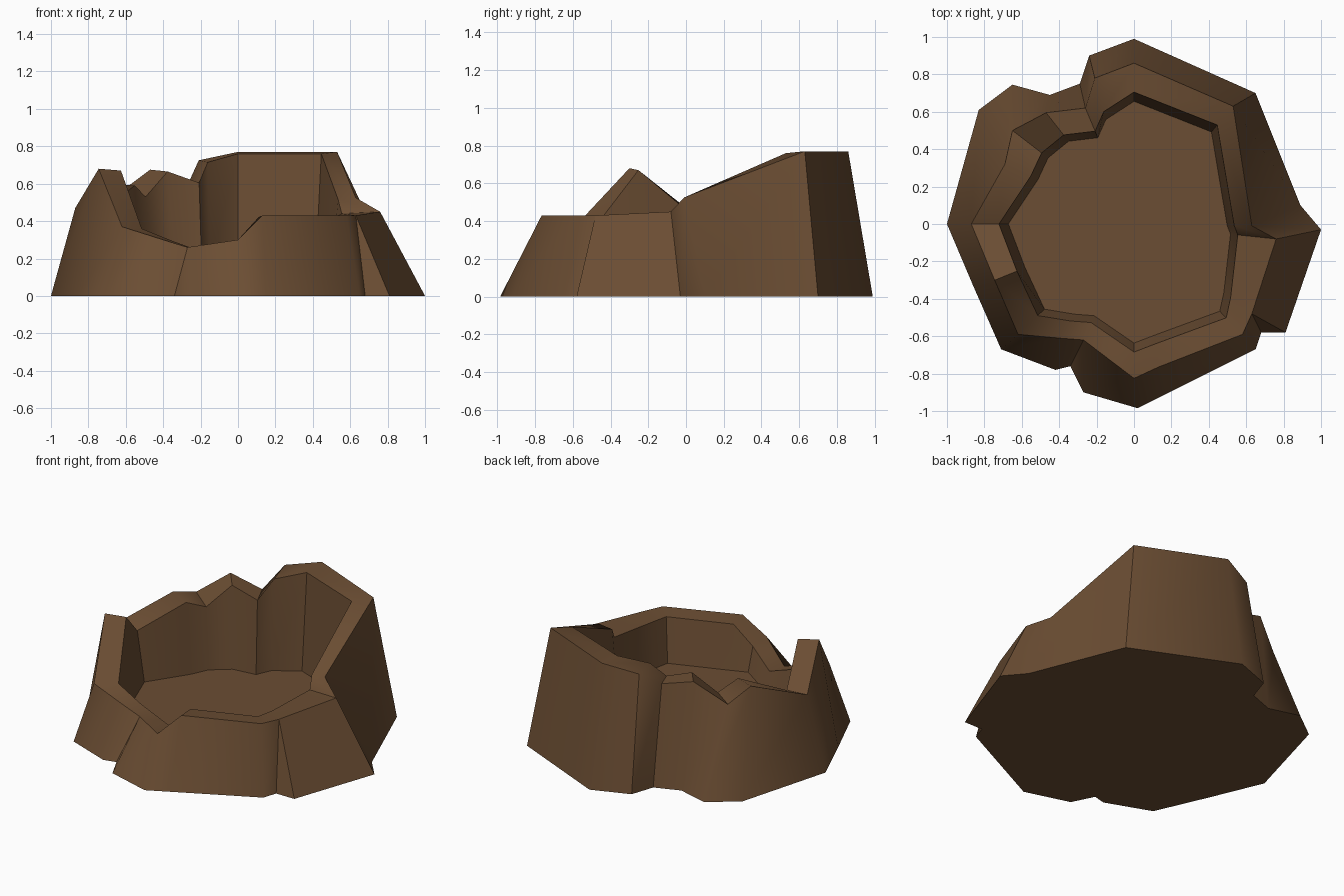
import bpy, bmesh, math

# Stump outline, counter-clockwise: base x, base y, rim x, rim y, rim z, inner rim scale
OUTLINE = [
    (1.00, -0.03, 0.76, -0.08, 0.45, 0.73),
    (0.89, 0.10, 0.63, -0.01, 0.525, 0.85),
    (0.65, 0.70, 0.53, 0.63, 0.77, 0.84),
    (0.00, 0.99, 0.00, 0.86, 0.77, 0.82),
    (-0.24, 0.90, -0.21, 0.78, 0.725, 0.77),
    (-0.29, 0.75, -0.26, 0.62, 0.615, 0.80),
    (-0.45, 0.69, -0.47, 0.595, 0.675, 0.80),
    (-0.65, 0.745, -0.65, 0.50, 0.54, 0.76),
    (-0.83, 0.61, -0.69, 0.32, 0.60, 0.80),
    (-1.00, 0.00, -0.87, 0.00, 0.47, 0.83),
    (-0.86, -0.33, -0.745, -0.30, 0.68, 0.84),
    (-0.71, -0.67, -0.62, -0.59, 0.37, 0.83),
    (-0.42, -0.78, -0.40, -0.61, 0.30, 0.85),
    (-0.34, -0.76, -0.27, -0.62, 0.26, 0.85),
    (-0.27, -0.90, -0.27, -0.62, 0.26, 0.85),
    (0.02, -0.985, 0.00, -0.825, 0.30, 0.83),
    (0.15, -0.92, 0.13, -0.765, 0.43, 0.84),
    (0.65, -0.67, 0.58, -0.59, 0.43, 0.85),
    (0.68, -0.58, 0.63, -0.48, 0.43, 0.82),
    (0.81, -0.58, 0.63, -0.48, 0.43, 0.82),
]

bark = bpy.data.materials.new("bark brown")
bark.diffuse_color = (0.147, 0.075, 0.033, 1)

bm = bmesh.new()
rings = [[], [], [], []]
for bx, by, tx, ty, tz, s in OUTLINE:
    f = s * 0.93
    rings[0].append(bm.verts.new((bx, by, 0)))
    rings[1].append(bm.verts.new((tx, ty, tz)))
    rings[2].append(bm.verts.new((tx * s, ty * s, tz - 0.01)))
    rings[3].append(bm.verts.new((tx * f, ty * f, 0.14)))

# Outer wall, rim and inner wall
n = len(OUTLINE)
for lower, upper in zip(rings, rings[1:]):
    for i in range(n):
        j = (i + 1) % n
        bm.faces.new((lower[i], lower[j], upper[j], upper[i]))

# Underside and hollow floor
bm.faces.new(rings[0][::-1])
bm.faces.new(rings[3])

# Merge the rim points shared by the root creases
bmesh.ops.remove_doubles(bm, verts=bm.verts, dist=0.001)
bmesh.ops.recalc_face_normals(bm, faces=bm.faces)

mesh = bpy.data.meshes.new("hollow_stump")
bm.to_mesh(mesh)
bm.free()
mesh.materials.append(bark)
stump = bpy.data.objects.new("hollow_stump", mesh)
bpy.context.collection.objects.link(stump)
bpy.context.view_layer.objects.active = stump
stump.select_set(True)
bpy.ops.object.shade_smooth_by_angle(angle=math.radians(50))
